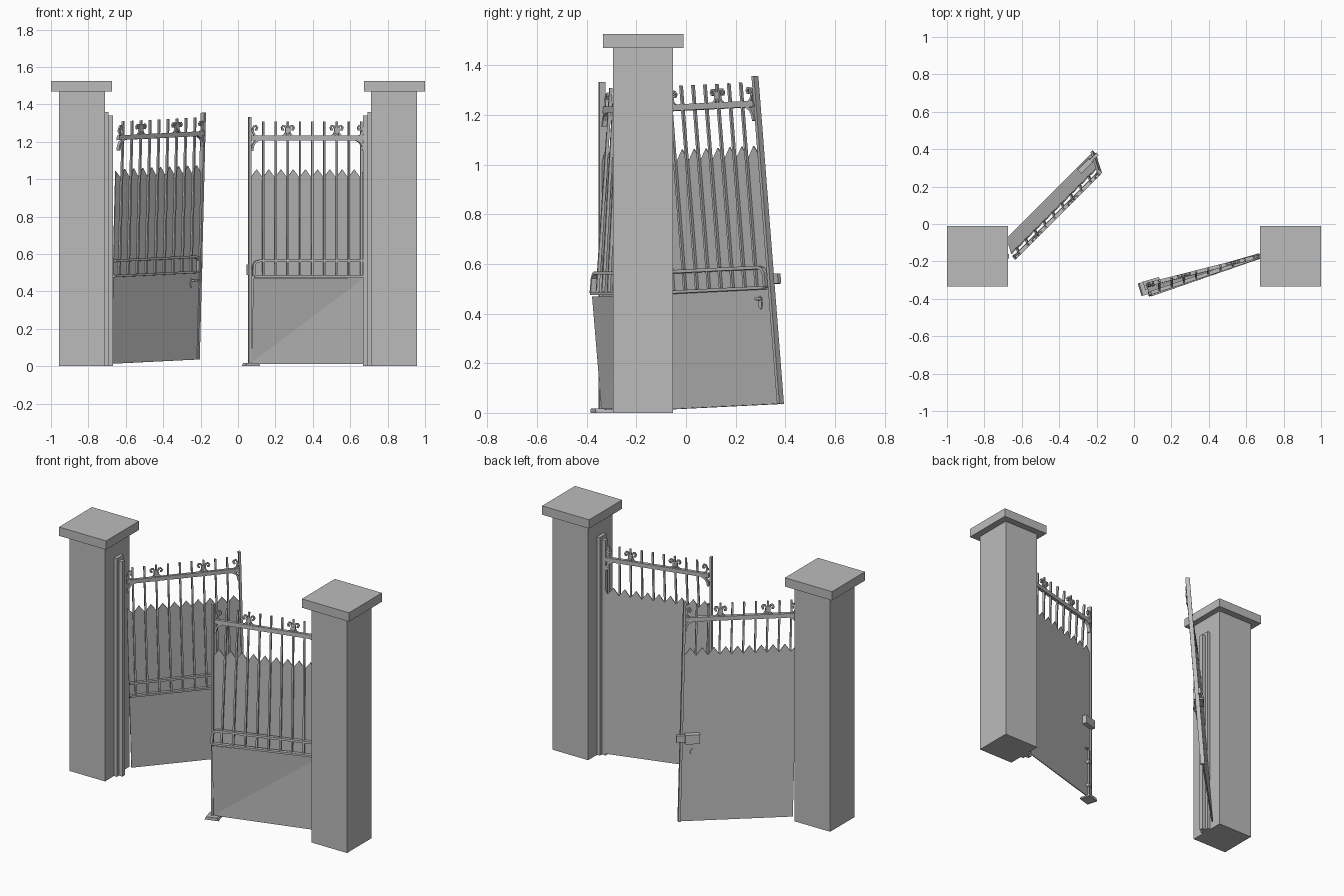
import bpy, bmesh
from mathutils import Vector

cube = bpy.data.objects.get("Cube")
if cube:
    bpy.data.objects.remove(cube)

grey = bpy.data.materials.new("plain grey")
grey.use_nodes = True
COLOUR = (0.5, 0.5, 0.5, 1)
grey.diffuse_color = COLOUR
grey.node_tree.nodes["Principled BSDF"].inputs["Base Color"].default_value = COLOUR


def finish(bm, name):
    bmesh.ops.recalc_face_normals(bm, faces=bm.faces)
    mesh = bpy.data.meshes.new(name)
    bm.to_mesh(mesh)
    bm.free()
    mesh.materials.append(grey)
    bpy.context.collection.objects.link(bpy.data.objects.new(name, mesh))


def prism(bm, outline, front, back):
    """Solid from an outline in (along, up), between two depths."""
    a = [bm.verts.new((s, front, z)) for s, z in outline]
    b = [bm.verts.new((s, back, z)) for s, z in outline]
    bm.faces.new(a)
    bm.faces.new(b[::-1])
    for i in range(len(a)):
        j = (i + 1) % len(a)
        bm.faces.new((a[i], b[i], b[j], a[j]))


def slab(bm, s, d, z):
    prism(bm, [(s[0], z[0]), (s[1], z[0]), (s[1], z[1]), (s[0], z[1])], d[1], d[0])


def ribbon(bm, path, width, d):
    """Flat bar bent along a path in (along, up)."""
    pts = [Vector(p) for p in path]
    rings = []
    for i, p in enumerate(pts):
        t = (pts[min(i + 1, len(pts) - 1)] - pts[max(i - 1, 0)]).normalized()
        o = Vector((-t.y, t.x)) * width / 2
        rings.append([bm.verts.new((q.x, dep, q.y)) for q, dep in
                      ((p + o, d[0]), (p + o, d[1]), (p - o, d[1]), (p - o, d[0]))])
    for r, q in zip(rings, rings[1:]):
        for k in range(4):
            m = (k + 1) % 4
            bm.faces.new((r[k], r[m], q[m], q[k]))
    bm.faces.new(rings[0])
    bm.faces.new(rings[-1][::-1])


# Stone pillars, caps and stepped hinge jambs
def block(name, x, y, z):
    bm = bmesh.new()
    slab(bm, x, y, z)
    finish(bm, name)


for side, sx in (("right", -1), ("left", 1)):
    def span(a, b):
        return sorted((sx * a, sx * b))
    block(side + "_pillar", span(0.712, 0.957), (-0.293, -0.053), (0, 1.47))
    block(side + "_pillar_cap", span(0.675, 1.0), (-0.335, -0.01), (1.47, 1.525))
    block(side + "_jamb", span(0.692, 0.712), (-0.205, -0.14), (0, 1.36))
    block(side + "_jamb_stop", span(0.668, 0.692), (-0.185, -0.16), (0, 1.34))


# Each leaf is built flat (along, depth, up) and then placed by a rule
def right_place(v, lean):
    u, n, w = Vector((.706, .706, .035)), Vector((.706, -.706, .073)), Vector((.025, -.078, 1))
    return Vector((-.68, -.08, .013)) + u * v.x + n * v.y + w * v.z


def left_place(v, lean):
    u, n = Vector((-.96, -.28, 0)), Vector((.28, -.96, 0))
    p = Vector((.67, -.16, .013)) + u * v.x + n * v.y
    p.z += v.z
    if lean:
        p.y += (v.x / 0.64) * (0.075 * (v.z - 0.9))
    return p


SCROLL = [(.030, 0), (.016, .010), (.009, .025), (.009, .042), (.016, .056),
          (.027, .057), (.034, .047), (.030, .037), (.022, .038)]
CORBEL = [(0, -.06), (.004, -.035), (.015, -.015), (.04, 0)]
PITCH = 0.068


def build_leaf(side, L, place):
    def part(name, build, lean=True):
        bm = bmesh.new()
        build(bm)
        for v in bm.verts:
            v.co = place(v.co.copy(), lean)
        finish(bm, side + "_" + name)

    bars = [L - 0.08 - PITCH * i for i in range(9)]

    # Backing sheet with a toothed top edge
    def sheet(bm):
        top, s = [(L, 1.0)], L - 0.012
        while s > PITCH:
            top += [(s, 0.995), (s - PITCH / 2, 1.04)]
            s -= PITCH
        top += [(s, 0.995), (0, 1.03)]
        prism(bm, [(0, 0), (L, 0)] + top, 0.002, -0.004)
    part("backing_sheet", sheet, False)

    # Uprights
    def uprights(bm):
        for s in bars:
            slab(bm, (s - .005, s + .005), (.006, .018), (.475, 1.295))
    part("upright_bars", uprights)

    # Latch post
    part("latch_post", lambda bm: slab(bm, (L - .014, L), (-.012, .014), (0, 1.32)), False)

    # Top rail with corner corbels
    def top_rail(bm):
        slab(bm, (0, L - .01), (.002, .022), (1.195, 1.22))
        for edge, k in ((0.005, 1), (L - .016, -1)):
            ribbon(bm, [(edge + k * a, 1.2 + b) for a, b in CORBEL], .012, (.002, .022))
    part("top_rail", top_rail)

    # Scroll ornaments, full ones on bars and half ones at the ends
    def scrolls(bm):
        spots = [(bars[2], (-1, 1)), (bars[6], (-1, 1)), (0, (1,)), (L - .012, (-1,))]
        for s, ways in spots:
            for k in ways:
                ribbon(bm, [(s + k * a, 1.215 + b) for a, b in SCROLL], .009, (.006, .018))
                slab(bm, sorted((s, s + k * .014)), (.005, .019), (1.24, 1.25))
    part("scroll_ornaments", scrolls)

    # Middle rails joined by a rounded end
    def middle(bm):
        e = L - .025
        ribbon(bm, [(0, .55), (e - .03, .55), (e - .012, .544), (e - .002, .53), (e, .47)],
               .013, (.004, .024))
        slab(bm, (0, L - .03), (.004, .026), (.462, .474))
    part("middle_rails", middle)
    return part


right = build_leaf("right", 0.66, right_place)
left = build_leaf("left", 0.64, left_place)


# Right leaf: lower plate, lock case with bolt, handle and keyholes
def lock(bm):
    slab(bm, (.55, .635), (-.032, -.004), (.475, .53))
    slab(bm, (.635, .685), (-.025, -.008), (.485, .525))


def oval(bm, s, z, d):
    prism(bm, [(s + a * .011, z + b * .027) for a, b in
               ((-.6, -.8), (0, -1), (.6, -.8), (1, 0), (.6, .8), (0, 1), (-.6, .8), (-1, 0))], *d)


def handle(bm):
    oval(bm, .59, .41, (.011, .003))
    slab(bm, (.584, .596), (.011, .032), (.418, .428))
    slab(bm, (.584, .622), (.026, .034), (.418, .428))


right("lower_plate", lambda bm: slab(bm, (0, .646), (.002, .006), (.002, .462)))
right("lock_case", lock)
right("handle", handle)
right("back_keyhole_plate", lambda bm: oval(bm, .59, .41, (-.004, -.01)))


# Left leaf: warped lower plate, catch, drop bolt and floor foot
def warped(bm):
    a, b, c, d = [bm.verts.new(p) for p in
                  ((0, .004, .005), (.625, .006, .005), (.625, .045, .455), (0, .004, .455))]
    bm.faces.new((a, b, d))
    bm.faces.new((b, c, d))
    bmesh.ops.solidify(bm, geom=bm.faces[:], thickness=0.003)


def drop_bolt(bm):
    slab(bm, (.596, .606), (-.02, -.01), (0, .3))
    ribbon(bm, [(.601, .3), (.597, .315), (.585, .32), (.565, .312)], .01, (-.02, -.01))
    for z in (.06, .22):
        slab(bm, (.588, .614), (-.024, -.004), (z, z + .02))


left("lower_plate", warped, False)
left("catch_case", lambda bm: slab(bm, (.55, .64), (-.032, -.004), (.475, .53)), False)
left("drop_bolt", drop_bolt, False)
left("floor_foot", lambda bm: prism(bm, [(.585, -.013), (.668, -.013), (.66, .005), (.595, .005)],
                                    .04, -.03), False)
